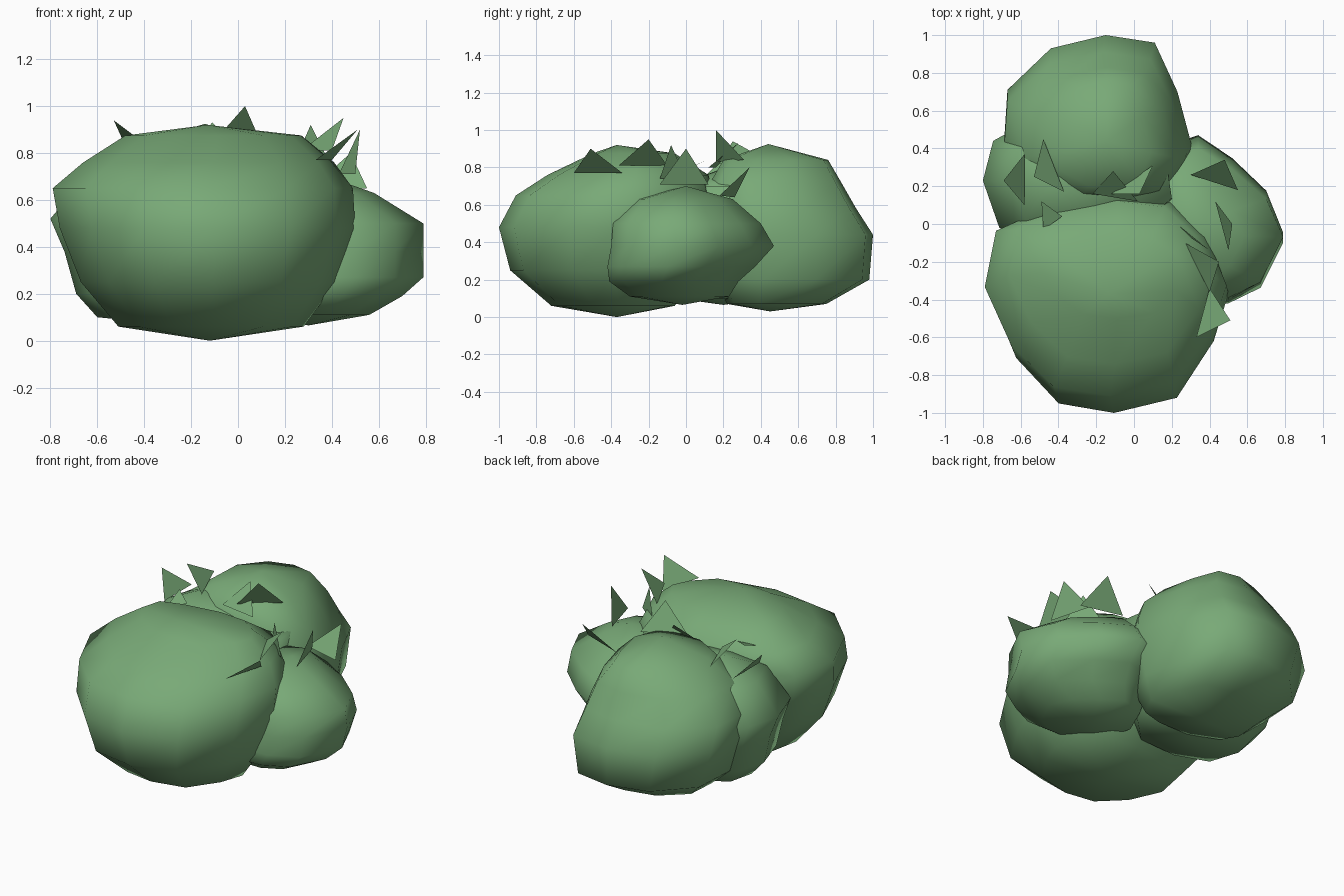
import bpy, bmesh

leaf_green = bpy.data.materials.new("leaf_green")
leaf_green.diffuse_color = (0.19, 0.40, 0.185, 1)


def finish(name, bm, smooth):
    bmesh.ops.recalc_face_normals(bm, faces=bm.faces)
    for f in bm.faces:
        f.smooth = smooth
    mesh = bpy.data.meshes.new(name)
    bm.to_mesh(mesh)
    bm.free()
    mesh.materials.append(leaf_green)
    bpy.context.collection.objects.link(bpy.data.objects.new(name, mesh))


def lobe(name, outline, rings, bottom, top):
    """Plan outline fitted into each ring (z, x0, x1, y0, y1), closed by two tips."""
    bm = bmesh.new()
    xs, ys = zip(*outline)
    lx, ly = min(xs), min(ys)
    wx, wy = max(xs) - lx, max(ys) - ly
    loops = []
    for z, x0, x1, y0, y1 in rings:
        loops.append([bm.verts.new((x0 + (x - lx) / wx * (x1 - x0),
                                    y0 + (y - ly) / wy * (y1 - y0), z))
                      for x, y in outline])
    n = len(outline)
    tips = bm.verts.new(bottom), bm.verts.new(top)
    for i in range(n):
        j = (i + 1) % n
        for a, b in zip(loops, loops[1:]):
            bm.faces.new((a[i], a[j], b[j], b[i]))
        bm.faces.new((tips[0], loops[0][j], loops[0][i]))
        bm.faces.new((tips[1], loops[-1][i], loops[-1][j]))
    finish(name, bm, True)


# Large front clump
lobe("front_clump",
     [(-.79, -.38), (-.65, -.71), (-.42, -.95), (-.12, -1), (.22, -.92), (.42, -.62),
      (.50, -.37), (.40, -.10), (.20, .10), (-.10, .14), (-.50, .05), (-.73, -.06)],
     [(.06, -.51, .28, -.72, -.06), (.25, -.67, .42, -.94, .06), (.48, -.76, .50, -1, .14),
      (.65, -.79, .49, -.91, .15), (.76, -.66, .41, -.74, .12), (.875, -.48, .27, -.50, -.06)],
     (-.12, -.37, 0), (-.13, -.37, .92))

# Back clump
lobe("back_clump",
     [(-.69, .40), (-.60, .24), (-.33, .12), (0, .12), (.20, .18), (.31, .40),
      (.23, .70), (.11, .96), (-.15, 1), (-.44, .93), (-.67, .71)],
     [(.07, -.45, .20, .22, .75), (.20, -.60, .26, .15, .98), (.44, -.69, .31, .12, 1),
      (.58, -.69, .28, .12, .91), (.72, -.58, .22, .13, .83), (.84, -.42, .09, .20, .76)],
     (-.2, .45, .03), (-.14, .44, .925))

# Right clump
lobe("right_clump",
     [(.79, -.04), (.70, .18), (.52, .35), (.34, .47), (.12, .40), (0, .1),
      (.10, -.28), (.30, -.39), (.50, -.39), (.67, -.30)],
     [(.11, .03, .56, -.30, .23), (.19, 0, .70, -.41, .28), (.27, 0, .79, -.42, .37),
      (.38, 0, .79, -.40, .47), (.50, 0, .79, -.39, .40), (.63, .08, .58, -.28, .25)],
     (.3, -.02, .065), (.38, 0, .70))

# Left clump, filling the gap between the front and back clumps
lobe("left_clump",
     [(-.80, .23), (-.72, -.02), (-.45, -.12), (-.10, -.10), (.12, .12),
      (.08, .42), (-.2, .55), (-.55, .56), (-.75, .44)],
     [(.10, -.60, .08, -.05, .45), (.20, -.69, .13, -.10, .50), (.38, -.74, .18, -.12, .55),
      (.52, -.80, .20, -.12, .56), (.70, -.65, .20, -.06, .50)],
     (-.25, .2, .065), (-.42, .24, .81))

# Pointed leaves: tip followed by the two base corners
leaves = [
    ((.48, .34, .80), (.30, .26, .64), (.55, .18, .65)),
    ((.52, 0, .90), (.50, -.14, .71), (.43, .12, .71)),
    ((.45, -.20, .95), (.27, -.10, .81), (.40, -.36, .81)),
    ((.51, -.51, .90), (.40, -.34, .77), (.33, -.60, .77)),
    ((.31, -.08, .92), (.23, 0, .74), (.40, -.14, .74)),
    ((-.53, .25, .94), (-.37, .17, .82), (-.48, .45, .83)),
    ((-.69, .23, .88), (-.58, .10, .75), (-.58, .37, .75)),
    ((-.11, .28, .93), (-.22, .16, .80), (.02, .12, .80)),
    ((.03, .16, 1.0), (-.12, .16, .83), (.10, .31, .84)),
    ((-.49, .12, .84), (-.48, -.03, .78), (-.38, .04, .81)),
]
bm = bmesh.new()
for leaf in leaves:
    bm.faces.new([bm.verts.new(p) for p in leaf])
finish("leaves", bm, False)
